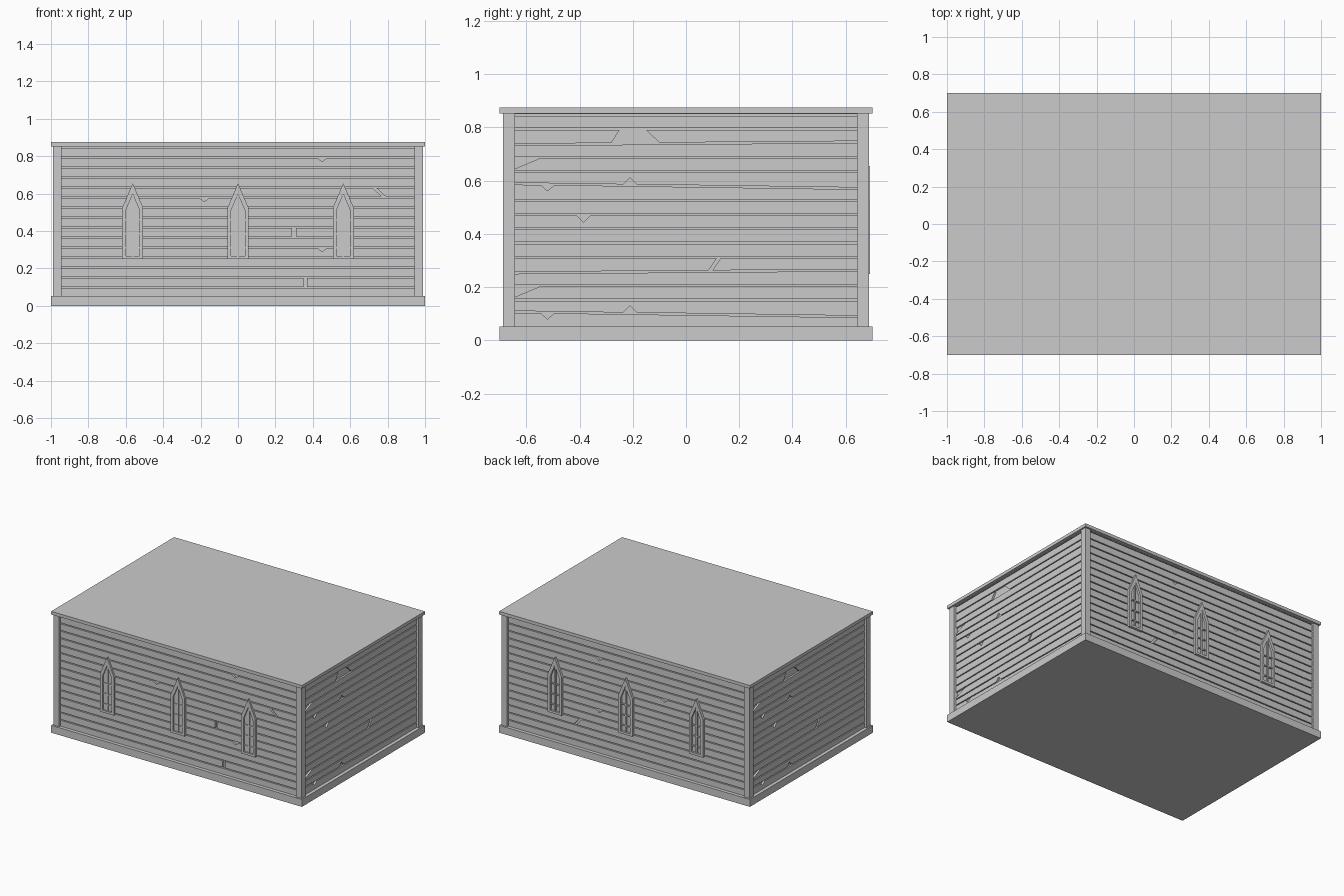
import bpy, bmesh
from math import radians
from mathutils import Matrix, Vector

if "Cube" in bpy.data.objects:
    bpy.data.objects.remove(bpy.data.objects["Cube"])

grey = bpy.data.materials.new("weathered grey")
grey.use_nodes = True
grey.diffuse_color = (0.6, 0.6, 0.6, 1)
grey.node_tree.nodes["Principled BSDF"].inputs["Base Color"].default_value = (0.6, 0.6, 0.6, 1)


def finish(bm, name, angle=0):
    bmesh.ops.recalc_face_normals(bm, faces=bm.faces)
    bm.transform(Matrix.Rotation(radians(angle), 4, "Z"))
    mesh = bpy.data.meshes.new(name)
    bm.to_mesh(mesh)
    bm.free()
    mesh.materials.append(grey)
    bpy.context.collection.objects.link(bpy.data.objects.new(name, mesh))


def add_box(bm, lo, hi):
    lo, hi = Vector(lo), Vector(hi)
    size = Matrix.Diagonal((*(hi - lo), 1))
    bmesh.ops.create_cube(bm, size=1, matrix=Matrix.Translation((lo + hi) / 2) @ size)


def box(name, lo, hi):
    bm = bmesh.new()
    add_box(bm, lo, hi)
    finish(bm, name)


def add_prism(bm, outline, near, far):
    """Extrude an (x, z) outline from y = -far to y = -near."""
    face = bm.faces.new([bm.verts.new((u, -far, z)) for u, z in outline])
    new = bmesh.ops.extrude_face_region(bm, geom=[face], use_keep_orig=True)["geom"]
    moved = [v for v in new if isinstance(v, bmesh.types.BMVert)]
    bmesh.ops.translate(bm, verts=moved, vec=(0, far - near, 0))


# Main block, base, cap and corner posts
BASE, CAP, STEP, GAP = 0.053, 0.852, 0.0535, 0.007
box("wall_core", (-0.962, -0.661, 0.02), (0.962, 0.661, 0.86))
box("base_slab", (-1, -0.70, 0), (1, 0.70, BASE))
box("roof_slab", (-1, -0.70, CAP), (1, 0.70, 0.875))
for sx, side in ((1, "left"), (-1, "right")):
    for sy, end in ((1, "back"), (-1, "front")):
        xs, ys = sorted((sx * 0.945, sx * 0.99)), sorted((sy * 0.643, sy * 0.688))
        box(f"{end}_{side}_post", (xs[0], ys[0], BASE), (xs[1], ys[1], CAP))


def siding(name, angle, half, face, tilts={}, dips={}, peaks={}, splits={}, corners=()):
    """Rows of boards, with chips in the edges, broken ends and tilted joints."""
    bm = bmesh.new()

    def joint(k, u):
        if k < 0:
            return BASE - GAP
        if k > 14:
            return CAP
        return 0.095 + STEP * k - tilts.get(k, 0) * u / half

    for row in range(16):
        # each break is (bottom left, top left, bottom right, top right)
        cuts = [(-half, -half)]
        for b0, t0, b1, t1 in splits.get(row, []):
            cuts += [(b0, t0), (b1, t1)]
        cuts.append((half, half))
        for (lb, lt), (rb, rt) in zip(cuts[::2], cuts[1::2]):
            low = [(lb, joint(row - 1, lb) + GAP)]
            for u, h in peaks.get(row, []):
                if lb < u < rb:
                    z = joint(row - 1, u) + GAP
                    low += [(u - 0.025, z), (u, z + h), (u + 0.025, z)]
            low.append((rb, joint(row - 1, rb) + GAP))
            top = [(rt, joint(row, rt))]
            for u, h in dips.get(row, []):
                if lt < u < rt:
                    z = joint(row, u)
                    top += [(u + 0.025, z), (u, z - h), (u - 0.025, z)]
            if row in corners:
                top += [(lt + 0.095, joint(row, lt)), (lt, joint(row, lt) - 0.04)]
            else:
                top.append((lt, joint(row, lt)))
            add_prism(bm, low + top, face - 0.016, face)
    finish(bm, name, angle)


# Both end walls share one set of weathered boards
for name, angle in (("left_siding", 90), ("right_siding", 270)):
    siding(name, angle, 0.646, 0.975,
           tilts={0: 0.009, 3: -0.005, 9: 0.009, 12: -0.005},
           dips={0: [(-0.52, 0.022)], 7: [(-0.385, 0.025)], 9: [(-0.52, 0.022)]},
           peaks={1: [(-0.21, 0.025)], 10: [(-0.21, 0.025)]},
           splits={4: [(0.085, 0.115, 0.1, 0.13)], 13: [(-0.28, -0.25, -0.1, -0.15)]},
           corners=(2, 11))

siding("front_siding", 0, 0.946, 0.675,
       dips={9: [(-0.18, 0.02)], 13: [(0.45, 0.02)], 4: [(0.45, 0.02)]},
       splits={1: [(0.35, 0.35, 0.37, 0.37)], 6: [(0.29, 0.29, 0.31, 0.31)],
               10: [(0.77, 0.72, 0.79, 0.74)]})
siding("back_siding", 180, 0.946, 0.675,
       dips={12: [(-0.22, 0.02)], 5: [(-0.22, 0.02)], 9: [(0.3, 0.02)]},
       splits={3: [(-0.42, -0.38, -0.4, -0.36)]})


def pointed(half, sill, spring, apex):
    return [(-half, sill), (half, sill), (half, spring), (0, apex), (-half, spring)]


def window(name, x, angle, out):
    """Pointed frame around a recessed pane with glazing bars."""
    bm = bmesh.new()
    add_prism(bm, pointed(0.05, 0.255, 0.515, 0.64), 0.66, 0.677)
    rings = [[bm.verts.new((u, -y, z)) for u, z in shape]
             for shape, y in ((pointed(0.056, 0.25, 0.525, 0.655), 0.66),
                              (pointed(0.056, 0.25, 0.525, 0.655), out),
                              (pointed(0.037, 0.266, 0.51, 0.597), out),
                              (pointed(0.037, 0.266, 0.51, 0.597), 0.66))]
    for a, b in zip(rings, rings[1:] + rings[:1]):
        for i in range(5):
            j = (i + 1) % 5
            bm.faces.new((a[i], a[j], b[j], b[i]))
    bar = out - 0.005
    add_box(bm, (-0.005, -bar, 0.26), (0.005, -0.67, 0.59))
    for z in (0.31, 0.385, 0.46):
        add_box(bm, (-0.04, -bar + 0.001, z - 0.004), (0.04, -0.67, z + 0.004))
    bm.transform(Matrix.Translation((x, 0, 0)))
    finish(bm, name, angle)


for wall, angle, out in (("front", 0, 0.688), ("back", 180, 0.692)):
    for i in range(3):
        window(f"{wall}_window_{i + 1}", (i - 1) * 0.563, angle, out)
